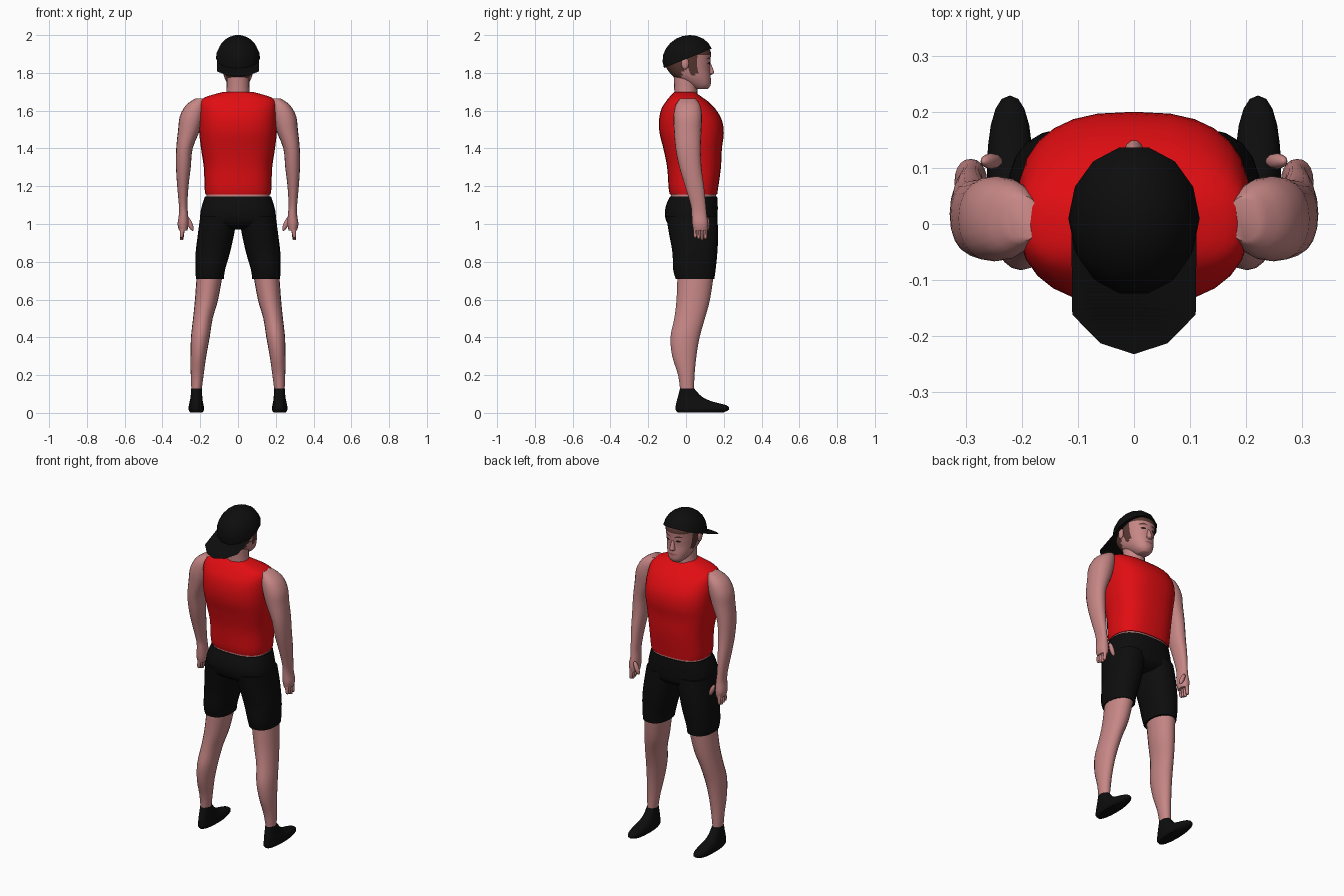
import bpy, bmesh, math
from mathutils import Matrix, Vector
from mathutils.bvhtree import BVHTree

if "Cube" in bpy.data.objects:
    bpy.data.objects.remove(bpy.data.objects["Cube"])


def make_material(name, colour):
    mat = bpy.data.materials.new(name)
    mat.use_nodes = True
    rgba = (*colour, 1)
    mat.diffuse_color = rgba
    mat.node_tree.nodes["Principled BSDF"].inputs["Base Color"].default_value = rgba
    return mat


skin = make_material("skin", (.56, .24, .235))
red = make_material("red cloth", (.75, .004, .006))
black = make_material("black cloth", (.004, .004, .004))
brown = make_material("brown hair", (.1, .04, .032))
dark = make_material("dark eye", (.02, .012, .01))
lip = make_material("lip", (.36, .11, .11))


def finish(bm, name, *materials):
    """Turn a bmesh into a smooth shaded object."""
    bmesh.ops.recalc_face_normals(bm, faces=bm.faces)
    mesh = bpy.data.meshes.new(name)
    bm.to_mesh(mesh)
    bm.free()
    obj = bpy.data.objects.new(name, mesh)
    bpy.context.collection.objects.link(obj)
    for mat in materials:
        mesh.materials.append(mat)
    bpy.ops.object.select_all(action="DESELECT")
    obj.select_set(True)
    bpy.context.view_layer.objects.active = obj
    bpy.ops.object.shade_smooth_by_angle(angle=math.radians(50))
    return obj


def spline(rings, steps):
    """Smoothly interpolate between neighbouring rings."""
    out = []
    last = len(rings) - 1
    for i in range(last):
        quad = [Vector(rings[min(max(k, 0), last)]) for k in range(i - 1, i + 3)]
        a, b, c, d = quad
        for s in range(steps):
            t = s / steps
            out.append(b + (c - a) * t / 2 + (a * 2 - b * 5 + c * 4 - d) * t**2 / 2
                       + (b * 3 - a - c * 3 + d) * t**3 / 2)
    return out + [Vector(rings[-1])]


def loft(rings, side=1, power=2.0, sides=20, steps=3):
    """Skin rounded rings given as height, x range and y range."""
    bm = bmesh.new()
    loops = []
    for z, x0, x1, y0, y1 in spline(rings, steps):
        loop = []
        for k in range(sides):
            a = math.tau * k / sides
            c, s = math.cos(a), math.sin(a)
            u = math.copysign(abs(c) ** (2 / power), c)
            v = math.copysign(abs(s) ** (2 / power), s)
            x = (x0 + x1) / 2 + u * (x1 - x0) / 2
            y = (y0 + y1) / 2 + v * (y1 - y0) / 2
            loop.append(bm.verts.new((side * x, y, z)))
        loops.append(loop)
    for low, high in zip(loops, loops[1:]):
        for k in range(sides):
            n = (k + 1) % sides
            bm.faces.new((low[k], low[n], high[n], high[k]))
    bm.faces.new(loops[0])
    bm.faces.new(loops[-1])
    return bm


def centred(rings):
    """Expand height, half width, y range into full rings."""
    return [(z, -r, r, y0, y1) for z, r, y0, y1 in rings]


def ellipsoid(name, mat, centre, size, tilt=0):
    bm = bmesh.new()
    bmesh.ops.create_uvsphere(bm, u_segments=12, v_segments=8, radius=1)
    place = Matrix.Translation(centre) @ Matrix.Rotation(tilt, 4, "Y") @ Matrix.Diagonal((*size, 1))
    bm.transform(place)
    return finish(bm, name, mat)


# Sleeveless shirt, bare waist and neck
shirt = centred([(1.155, .172, -.085, .165), (1.19, .177, -.092, .17), (1.3, .181, -.1, .185),
                 (1.4, .196, -.12, .19), (1.48, .205, -.14, .2), (1.55, .208, -.143, .19),
                 (1.61, .207, -.13, .155), (1.65, .2, -.105, .115), (1.675, .165, -.085, .08),
                 (1.7, .075, -.06, .045)])
finish(loft(shirt, power=2.6, sides=28), "shirt", red)
finish(loft(centred([(1.1, .168, -.08, .16), (1.17, .168, -.08, .16)]), power=2.6, sides=28), "waist", skin)
finish(loft(centred([(1.64, .075, -.065, .07), (1.7, .062, -.062, .06), (1.78, .06, -.065, .06)])), "neck", skin)

# Shorts seat
seat = centred([(.97, .1, -.04, .12), (1, .19, -.095, .16), (1.05, .2, -.112, .167),
                (1.1, .19, -.105, .168), (1.145, .175, -.085, .165)])
finish(loft(seat, power=2.5, sides=28), "shorts_seat", black)

short_leg = [(.71, .075, .222, -.055, .15), (.76, .068, .226, -.068, .157), (.85, .042, .224, -.072, .166),
             (.95, .02, .212, -.09, .17), (1.04, .005, .2, -.105, .165)]
leg = [(.11, .194, .246, -.03, .042), (.2, .182, .25, -.042, .045), (.3, .168, .251, -.073, .055),
       (.4, .15, .249, -.082, .072), (.5, .134, .238, -.062, .1), (.6, .105, .228, -.05, .127),
       (.74, .08, .218, -.045, .148)]
shoe = [(.003, .187, .254, -.045, .2), (.018, .18, .262, -.055, .228), (.04, .182, .26, -.054, .215),
        (.06, .186, .256, -.05, .14), (.085, .189, .251, -.043, .085), (.128, .192, .248, -.032, .044)]
arm = [(.965, .268, .312, .04, .112), (1, .262, .32, .033, .116), (1.05, .264, .313, .03, .11),
       (1.1, .268, .313, .025, .105), (1.2, .262, .322, -.005, .095), (1.3, .25, .328, -.035, .082),
       (1.4, .24, .327, -.055, .078), (1.5, .2, .317, -.064, .082), (1.57, .18, .308, -.066, .085),
       (1.63, .17, .275, -.055, .075), (1.665, .17, .225, -.03, .05)]

# Limbs on both sides
for label, side in (("left", 1), ("right", -1)):
    finish(loft(short_leg, side, 2.3), label + "_shorts_leg", black)
    finish(loft(leg, side), label + "_leg", skin)
    finish(loft(shoe, side, 2.3), label + "_shoe", black)
    finish(loft(arm, side, 2.2), label + "_arm", skin)
    for i in range(4):
        drop = .915 + .006 * abs(i - 2)
        y = .049 + .018 * i
        finger = [(drop, .292, .304, y - .004, y + .004), (drop + .01, .288, .308, y - .009, y + .009),
                  (.99, .28, .306, y - .01, y + .01)]
        finish(loft(finger, side, sides=8, steps=2), f"{label}_finger_{i + 1}", skin)
    ellipsoid(label + "_thumb", skin, (side * .254, .112, 1), (.013, .014, .04), side * .4)
    ellipsoid(label + "_ear", skin, (side * .09, -.005, 1.85), (.01, .02, .032))

# Head, with hair chosen by position
skull = centred([(1.715, .03, .045, .115), (1.735, .05, .01, .13), (1.775, .072, -.06, .131),
                 (1.82, .083, -.1, .127), (1.87, .09, -.115, .13), (1.92, .09, -.093, .128),
                 (1.955, .05, -.04, .08)])
head_mesh = loft(skull, power=2.2, sides=32, steps=4)
for face in head_mesh.faces:
    p = face.calc_center_median()
    nape = p.y < -.02 and p.z > 1.77
    sideburn = .015 < p.y < .055 and abs(p.x) > .05 and p.z > 1.785
    fringe = p.z > 1.895
    face.material_index = int(nape or sideburn or fringe)
face_surface = BVHTree.FromBMesh(head_mesh)
finish(head_mesh, "head", skin, brown)
nose = centred([(1.79, .008, .11, .135), (1.797, .018, .11, .147), (1.808, .014, .11, .149),
                (1.85, .008, .11, .132)])
finish(loft(nose, sides=10, steps=2), "nose", skin)


def face_plate(name, mat, x0, x1, z0, z1, bend=0):
    """Thin patch lying on the face."""
    bm = bmesh.new()
    columns = []
    for i in range(7):
        t = i / 6
        arch = 1 - (2 * t - 1) ** 2
        mid = (z0 + z1) / 2 + bend * arch
        half = (z1 - z0) / 2 * (.25 + .75 * arch)
        column = []
        for z in (mid - half, mid + half):
            hit = face_surface.ray_cast(Vector((x0 + (x1 - x0) * t, 1, z)), Vector((0, -1, 0)))[0]
            column.append(bm.verts.new(hit + Vector((0, .002, 0))))
        columns.append(column)
    for a, b in zip(columns, columns[1:]):
        bm.faces.new((a[0], a[1], b[1], b[0]))
    bmesh.ops.solidify(bm, geom=bm.faces[:], thickness=.002)
    finish(bm, name, mat)


# Painted face
for label, side in (("left", 1), ("right", -1)):
    face_plate(label + "_eyebrow", brown, side * .014, side * .058, 1.868, 1.878, .005)
    face_plate(label + "_eye", dark, side * .02, side * .048, 1.844, 1.857)
face_plate("mouth", lip, -.028, .028, 1.762, 1.774)

# Cap worn backwards, tilted so its rim rises over the forehead
tilt = Matrix.Translation((0, .01, 1.877)) @ Matrix.Rotation(math.radians(22), 4, "X")
dome = []
for i in range(6):
    a = math.radians(16.5 * i)
    r = math.cos(a)
    dome.append((.121 * math.sin(a), .117 * r, -.14 * r, .14 * r))
cap = loft(centred(dome), sides=14, steps=1)
cap.transform(tilt)
finish(cap, "cap", black)

brim = bmesh.new()
outline = [(.112, .01), (.11, -.185), (.06, -.24), (0, -.261)]
outline += [(-x, y) for x, y in reversed(outline[:-1])]
brim.faces.new([brim.verts.new((x, y, 0)) for x, y in outline])
bmesh.ops.solidify(brim, geom=brim.faces[:], thickness=.005)
brim.transform(tilt)
finish(brim, "cap_brim", black)
